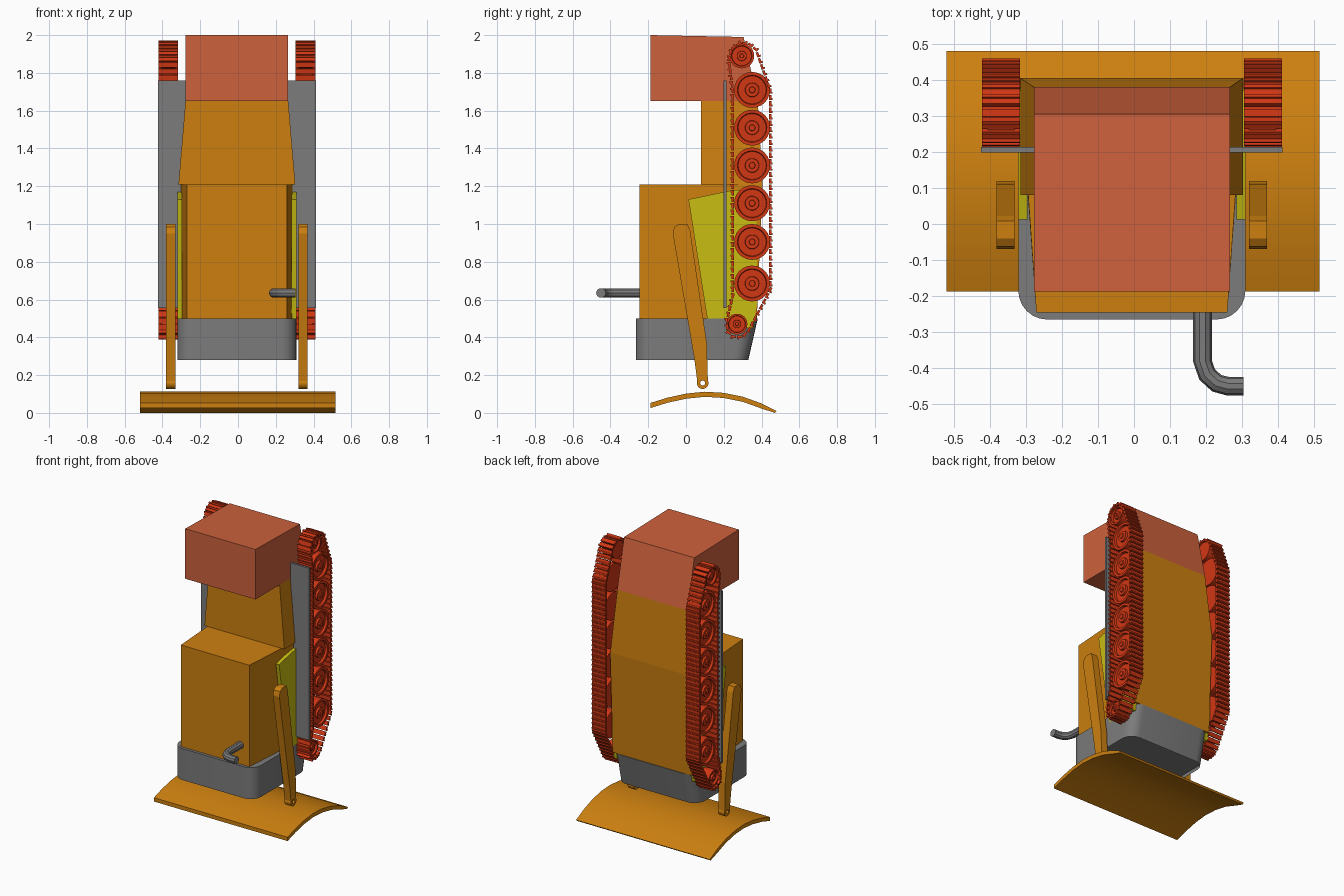
import bpy, bmesh, math
from mathutils import Vector

if "Cube" in bpy.data.objects:
    bpy.data.objects.remove(bpy.data.objects["Cube"])

CX = -0.006  # centre line of the body


def material(name, rgb):
    m = bpy.data.materials.new(name)
    m.use_nodes = True
    m.diffuse_color = (*rgb, 1)
    m.node_tree.nodes["Principled BSDF"].inputs["Base Color"].default_value = (*rgb, 1)
    return m


ORANGE = material("orange paint", (0.61, 0.216, 0.005))
CAB_RED = material("brick red", (0.61, 0.12, 0.045))
TRACK_RED = material("bright red", (0.64, 0.038, 0.007))
YELLOW = material("yellow green", (0.58, 0.51, 0.006))
GREY = material("grey steel", (0.2, 0.2, 0.2))


def finish(bm, name, mat, smooth=False):
    bmesh.ops.recalc_face_normals(bm, faces=bm.faces)
    mesh = bpy.data.meshes.new(name)
    bm.to_mesh(mesh)
    bm.free()
    mesh.materials.append(mat)
    ob = bpy.data.objects.new(name, mesh)
    bpy.context.collection.objects.link(ob)
    if smooth:
        bpy.ops.object.select_all(action='DESELECT')
        ob.select_set(True)
        bpy.context.view_layer.objects.active = ob
        bpy.ops.object.shade_smooth_by_angle(angle=math.radians(30))
    return ob


def add_loft(bm, loops, closed=False):
    """Skin equal loops; cap the ends, or join last to first when closed."""
    rings = [[bm.verts.new(p) for p in loop] for loop in loops]
    pairs = list(zip(rings, rings[1:]))
    if closed:
        pairs.append((rings[-1], rings[0]))
    for a, b in pairs:
        for i in range(len(a)):
            j = (i + 1) % len(a)
            bm.faces.new((a[i], a[j], b[j], b[i]))
    if closed:
        return []
    return [bm.faces.new(rings[0]), bm.faces.new(rings[-1])]


def loft(name, loops, mat, smooth=False, closed=False):
    bm = bmesh.new()
    add_loft(bm, loops, closed)
    return finish(bm, name, mat, smooth)


def prism(name, yz, x0, x1, mat, smooth=False):
    return loft(name, [[(x, y, z) for y, z in yz] for x in (x0, x1)], mat, smooth)


def lathe(name, profile, side, y, z, mat, closed=False, n=24):
    """Turn (distance from centre line, radius) points about the x axis."""
    turn = [math.tau * i / n for i in range(n)]
    loops = [[(CX + side * a, y + r * math.cos(t), z + r * math.sin(t)) for t in turn]
             for a, r in profile]
    return loft(name, loops, mat, True, closed)


def section(z, y0, y1, w0, w1):
    return [(CX - w0, y0, z), (CX + w0, y0, z), (CX + w1, y1, z), (CX - w1, y1, z)]


# Body and cab
loft("hood", [section(0.5, -0.245, 0.375, 0.265, 0.31),
              section(1.21, -0.245, 0.405, 0.265, 0.31)], ORANGE)
loft("rear_body", [section(1.21, 0.08, 0.405, 0.309, 0.309),
                   section(1.65, 0.08, 0.38, 0.272, 0.272)], ORANGE)
prism("cab", [(-0.187, 1.65), (-0.187, 2.0), (0.305, 1.99), (0.38, 1.65)],
      CX - 0.272, CX + 0.272, CAB_RED)


# Nose with rounded corners and a shallow recess below
def rounded(z, y0, y1, w, r):
    pts = []
    for k, (sx, y) in enumerate([(1, y1), (-1, y1), (-1, y0), (1, y0)]):
        cx, cy = CX + sx * (w - r), y - r if y == y1 else y + r
        for i in range(7):
            t = math.pi / 2 * (k + i / 6)
            pts.append((cx + r * math.cos(t), cy + r * math.sin(t), z))
    return pts


bm = bmesh.new()
caps = add_loft(bm, [rounded(0.28, -0.265, 0.33, 0.315, 0.08),
                     rounded(0.5, -0.265, 0.38, 0.315, 0.08)])
bmesh.ops.inset_region(bm, faces=[caps[0]], thickness=0.02)
bmesh.ops.translate(bm, verts=caps[0].verts, vec=(0, 0, 0.025))
finish(bm, "nose", GREY, True)

# Exhaust pipe
path = [Vector((x, y, 0.635)) for x, y in
        [(0.19, -0.23), (0.19, -0.38), (0.203, -0.418), (0.23, -0.442),
         (0.26, -0.45), (0.304, -0.45)]]
loops = []
for i, p in enumerate(path):
    d = (path[min(i + 1, len(path) - 1)] - path[max(i - 1, 0)]).normalized()
    across = d.cross(Vector((0, 0, 1)))
    loops.append([p + 0.026 * (across * math.cos(t) + Vector((0, 0, math.sin(t))))
                  for t in [math.tau * k / 10 for k in range(10)]])
loft("exhaust_pipe", loops, GREY, True)

# Curved blade
top = [(-0.187, 0.053), (-0.1, 0.08), (0, 0.102), (0.1, 0.112), (0.2, 0.106),
       (0.3, 0.086), (0.4, 0.05), (0.48, 0.01)]
under = [(y, z - 0.027) for y, z in top[:-1]] + [(0.47, 0.0)]
prism("blade", top + under[::-1], -0.52, 0.515, ORANGE, True)

# Track outline and wheel layout
track = [Vector(p) for p in
         [(0.246, 0.62), (0.214, 0.49), (0.217, 0.43), (0.25, 0.402), (0.295, 0.4),
          (0.33, 0.43), (0.448, 0.65), (0.448, 1.71), (0.372, 1.925), (0.335, 1.956),
          (0.285, 1.96), (0.24, 1.93), (0.224, 1.87), (0.246, 1.7)]]
wheels = [(0.35, z, 0.095) for z in (1.71, 1.51, 1.31, 1.11, 0.905, 0.685)]
wheels += [(0.295, 1.89, 0.066), (0.27, 0.47, 0.055)]


def walk(points, count):
    """Evenly spaced positions and directions round a closed outline."""
    segs = [(a, b - a) for a, b in zip(points, points[1:] + points[:1])]
    step = sum(d.length for _, d in segs) / count
    at = 0.0
    for a, d in segs:
        while at < d.length:
            yield a + d.normalized() * at, d.normalized()
            at += step
        at -= d.length


arm = [(-0.07, 0.95), (-0.062, 0.985), (-0.04, 1.0), (0.008, 1.0), (0.022, 0.965),
       (0.11, 0.37), (0.112, 0.3), (0.116, 0.165), (0.1, 0.178), (0.078, 0.178),
       (0.06, 0.165), (0.045, 0.28)]
side_plate = [(0.013, 1.13), (0.25, 1.18), (0.37, 1.18), (0.378, 0.6),
              (0.355, 0.45), (0.12, 0.45)]

for s, word in ((-1, "right"), (1, "left")):
    # Side plate, fender and blade arm
    prism(word + "_side_plate", side_plate, CX + s * 0.29, CX + s * 0.315, YELLOW)
    prism(word + "_fender", [(0.199, 0.555), (0.214, 0.555), (0.214, 1.76), (0.199, 1.76)],
          CX + s * 0.265, CX + s * 0.418, GREY)
    prism(word + "_blade_arm", arm, CX + s * 0.325, CX + s * 0.375, ORANGE)
    lathe(word + "_arm_eye", [(0.325, 0.013), (0.325, 0.031), (0.375, 0.031), (0.375, 0.013)],
          s, 0.088, 0.158, ORANGE, True)

    # Dished wheels
    for y, z, r in wheels:
        lathe(word + "_wheel",
              [(0.325, r), (0.4, r), (0.4, r * 0.82), (0.385, r * 0.78), (0.385, r * 0.4),
               (0.4, r * 0.38), (0.4, r * 0.18), (0.408, r * 0.16)], s, y, z, TRACK_RED)

    # Track pads, each with a raised ridge at one end
    bm = bmesh.new()
    shape = [(-0.014, -0.009), (0.014, -0.009), (0.014, 0.004), (-0.004, 0.004),
             (-0.004, 0.011), (-0.014, 0.011)]
    for p, d in walk(track, 98):
        out = Vector((d.y, -d.x))
        yz = [p + d * u + out * v for u, v in shape]
        add_loft(bm, [[(CX + s * a, q.x, q.y) for q in yz] for a in (0.311, 0.416)])
    finish(bm, word + "_track", TRACK_RED)
